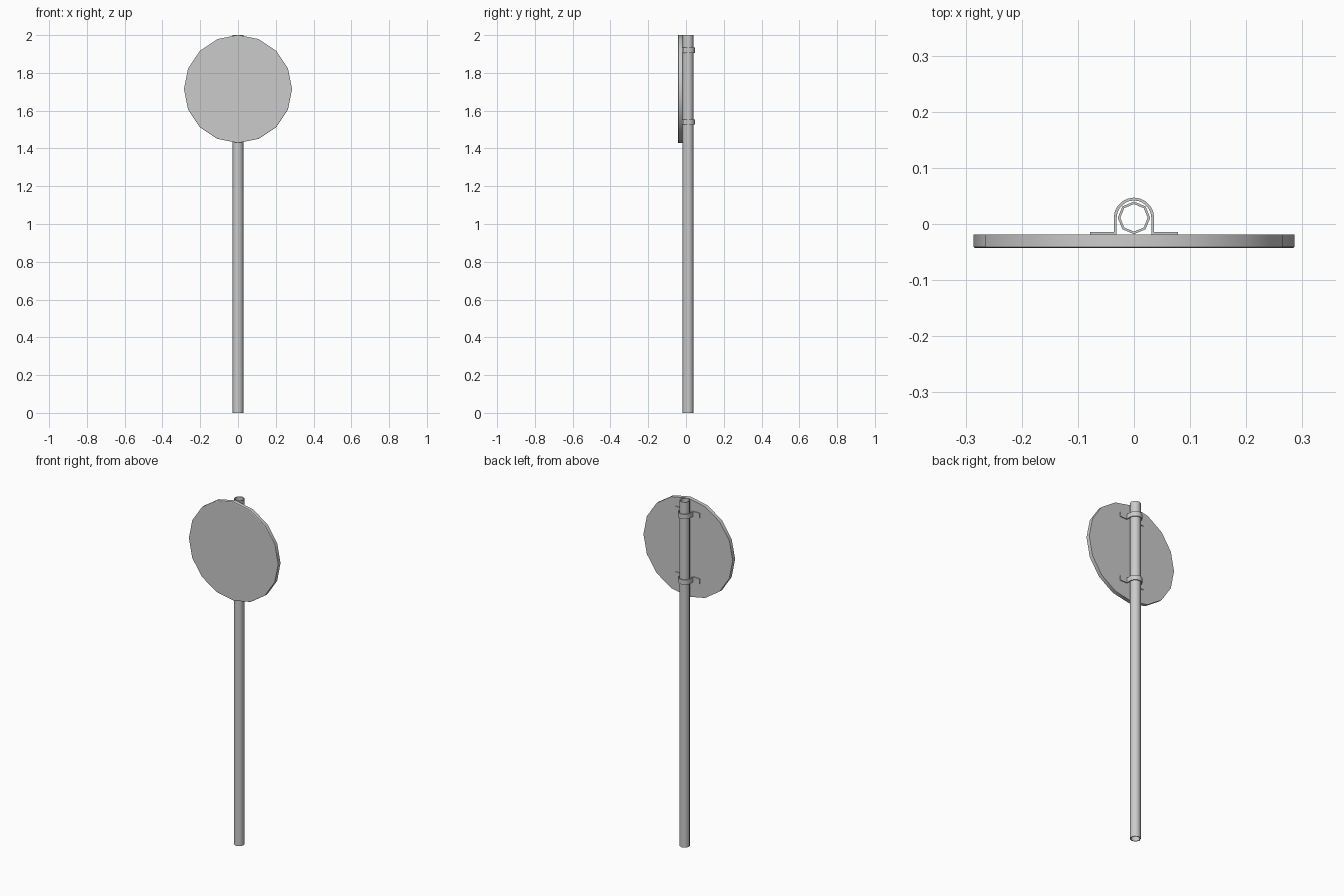
import bpy, bmesh, math

cube = bpy.data.objects.get("Cube")
if cube:
    bpy.data.objects.remove(cube, do_unlink=True)

# Single galvanised metal colour
metal = bpy.data.materials.new("grey_metal")
metal.use_nodes = True
GREY = (0.6, 0.6, 0.6, 1)
metal.diffuse_color = GREY
metal.node_tree.nodes["Principled BSDF"].inputs["Base Color"].default_value = GREY

POLE_Y = 0.011
SIGN_Z = 1.715
SIGN_R = 0.286
BACK_Y = -0.019


def make_object(name, bm, smooth_angle):
    bmesh.ops.recalc_face_normals(bm, faces=bm.faces[:])
    mesh = bpy.data.meshes.new(name)
    bm.to_mesh(mesh)
    bm.free()
    mesh.materials.append(metal)
    obj = bpy.data.objects.new(name, mesh)
    bpy.context.collection.objects.link(obj)
    bpy.ops.object.select_all(action="DESELECT")
    obj.select_set(True)
    bpy.context.view_layer.objects.active = obj
    bpy.ops.object.shade_smooth_by_angle(angle=math.radians(smooth_angle))
    return obj


def bridge_rings(bm, rings, closed=False):
    """Join successive vertex rings with quads."""
    pairs = list(zip(rings, rings[1:]))
    if closed:
        pairs.append((rings[-1], rings[0]))
    for a, b in pairs:
        n = len(a)
        for i in range(n):
            j = (i + 1) % n
            bm.faces.new((a[i], a[j], b[j], b[i]))


# Pole: open octagonal tube
def make_pole():
    bm = bmesh.new()
    rings = []
    for radius, z in ((0.029, 0), (0.029, 2), (0.0245, 2), (0.0245, 0)):
        ring = []
        for i in range(8):
            a = math.tau * i / 8
            ring.append(bm.verts.new((radius * math.cos(a),
                                      POLE_Y + radius * math.sin(a), z)))
        rings.append(ring)
    bridge_rings(bm, rings, closed=True)
    make_object("pole", bm, 50)


# Sign plate: sixteen-sided disc with a slightly chamfered front edge
def make_plate():
    bm = bmesh.new()
    rings = []
    for radius, y in ((SIGN_R, BACK_Y), (SIGN_R, -0.041), (SIGN_R - 0.003, -0.043)):
        ring = []
        for i in range(16):
            a = math.tau * i / 16
            ring.append(bm.verts.new((radius * math.cos(a), y,
                                      SIGN_Z + radius * math.sin(a))))
        rings.append(ring)
    bridge_rings(bm, rings)
    bm.faces.new(rings[0])
    bm.faces.new(rings[-1])
    make_object("sign_plate", bm, 30)


# Clamp: bent strap around the pole with a flange on each side
def make_clamp(name, z, height=0.028):
    outer_r, inner_r, flange_x, flange_y = 0.036, 0.031, 0.078, -0.014
    arc = [math.pi * i / 10 for i in range(11)]
    outer = [(flange_x, BACK_Y), (flange_x, flange_y), (outer_r, flange_y)]
    outer += [(outer_r * math.cos(a), POLE_Y + outer_r * math.sin(a)) for a in arc]
    outer += [(-outer_r, flange_y), (-flange_x, flange_y), (-flange_x, BACK_Y)]
    inner = [(flange_x, BACK_Y), (flange_x, BACK_Y), (inner_r, BACK_Y)]
    inner += [(inner_r * math.cos(a), POLE_Y + inner_r * math.sin(a)) for a in arc]
    inner += [(-inner_r, BACK_Y), (-flange_x, BACK_Y), (-flange_x, BACK_Y)]
    outline = outer[1:-1] + inner[1:-1][::-1]
    bm = bmesh.new()
    low = [bm.verts.new((x, y, z - height / 2)) for x, y in outline]
    high = [bm.verts.new((x, y, z + height / 2)) for x, y in outline]
    bridge_rings(bm, [low, high])
    n = len(outline)
    for ring in (low, high):
        for i in range(n // 2 - 1):
            bm.faces.new((ring[i], ring[i + 1], ring[n - 2 - i], ring[n - 1 - i]))
    make_object(name, bm, 30)


make_pole()
make_plate()
make_clamp("upper_clamp", 1.92)
make_clamp("lower_clamp", 1.54)
